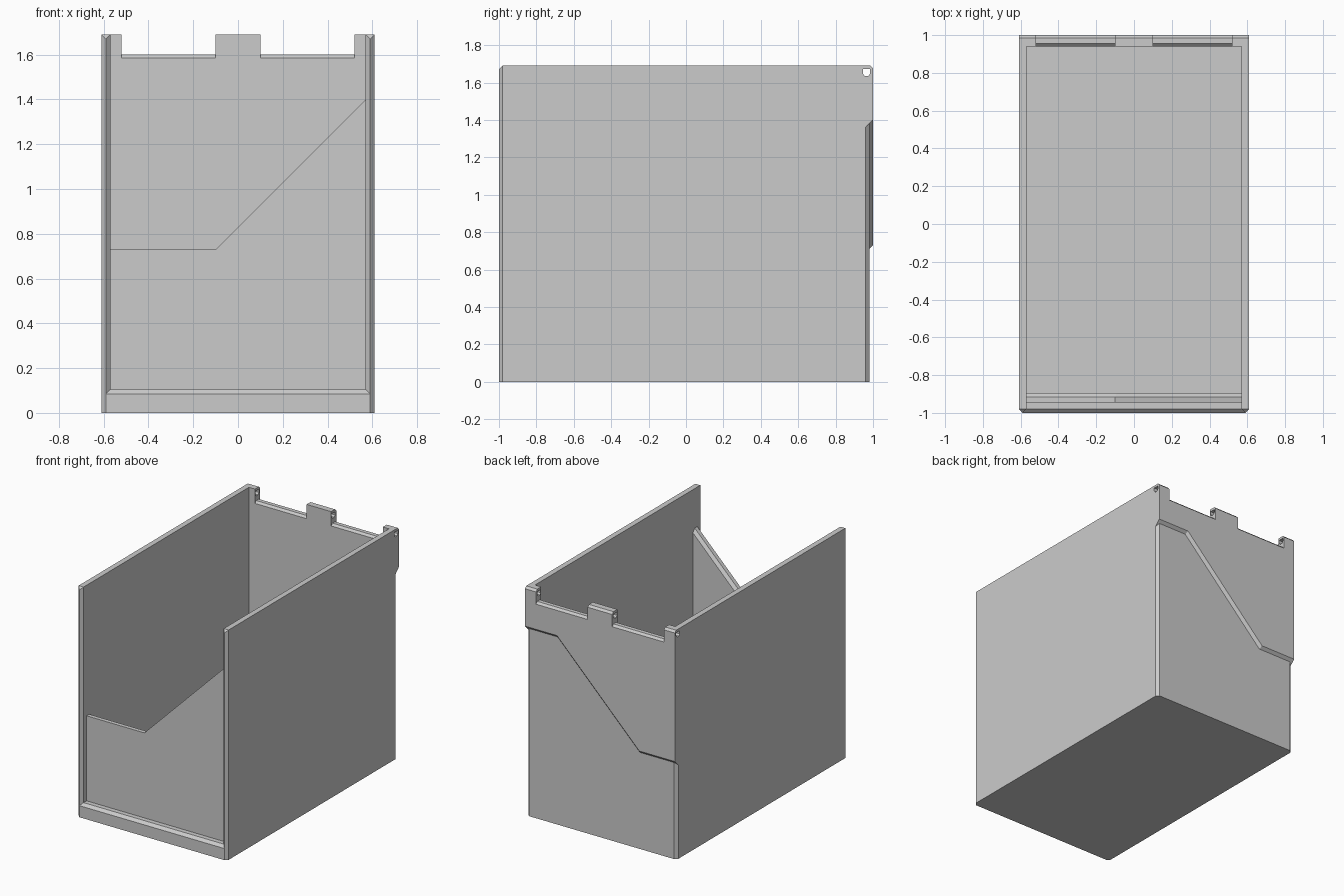
import bpy, bmesh

cube = bpy.data.objects.get("Cube")
if cube:
    bpy.data.objects.remove(cube, do_unlink=True)

grey = bpy.data.materials.new("light grey")
grey.use_nodes = True
grey.diffuse_color = (0.6, 0.6, 0.6, 1)
grey.node_tree.nodes["Principled BSDF"].inputs["Base Color"].default_value = (0.6, 0.6, 0.6, 1)

W, D, H = 0.61, 1.0, 1.69      # outer half width, half depth, height
IN, FLOOR = 0.57, 0.105        # inner half width, floor height
C = 0.02                       # edge chamfer


def loft(name, rings):
    """Solid through matching rings of points, capped at both ends."""
    bm = bmesh.new()
    rows = [[bm.verts.new(p) for p in ring] for ring in rings]
    n = len(rows[0])
    bm.faces.new(rows[0])
    bm.faces.new(rows[-1])
    for a, b in zip(rows, rows[1:]):
        for i in range(n):
            j = (i + 1) % n
            bm.faces.new((a[i], a[j], b[j], b[i]))
    bmesh.ops.recalc_face_normals(bm, faces=bm.faces)
    mesh = bpy.data.meshes.new(name)
    bm.to_mesh(mesh)
    bm.free()
    mesh.materials.append(grey)
    obj = bpy.data.objects.new(name, mesh)
    bpy.context.collection.objects.link(obj)
    return obj


def along_x(name, profile, x0, x1):
    return loft(name, [[(x, y, z) for y, z in profile] for x in (x0, x1)])


def cut(cutter):
    cutter.hide_render = True
    mod = box.modifiers.new("cut", 'BOOLEAN')
    mod.operation = 'DIFFERENCE'
    mod.solver = 'EXACT'
    mod.object = cutter
    bpy.context.view_layer.objects.active = box
    bpy.ops.object.modifier_apply(modifier=mod.name)
    bpy.data.objects.remove(cutter, do_unlink=True)


# Outer block with chamfered front corners
plan = [(-W, D), (-W, C - D), (C - W, -D), (W - C, -D), (W, C - D), (W, D)]
box = loft("open_box", [[(x, y, z) for x, y in plan] for z in (0, H)])

# Main cavity
cut(along_x("cavity", [(-0.895, FLOOR), (0.94, FLOOR), (0.94, 2), (-0.895, 2)], -IN, IN))

# Front recess with a flared opening
recess = []
for y, d in ((-1.02, 0.04), (-0.98, 0), (-0.945, 0)):
    recess.append([(-IN - d, y, FLOOR - d), (IN + d, y, FLOOR - d), (IN + d, y, 2), (-IN - d, y, 2)])
cut(loft("front_recess", recess))

# Stepped diagonal top of the front panel, bevelled on the inside
K = 2 ** 0.5
opening = []
for y, d in ((-0.96, 0), (-0.915, 0), (-0.875, 0.04)):
    opening.append([(-IN, y, 0.73 - d), (-0.1 + (K - 1) * d, y, 0.73 - d),
                    (IN, y, 1.4 - K * d), (IN, y, 2), (-IN, y, 2)])
cut(loft("panel_opening", opening))

# Lower back set in below a bevelled diagonal overhang
back = []
for y in (0.98, 1.02):
    d = 1 - y
    s = (K - 1) * d
    back.append([(-0.7, y, 0.73 - d), (-0.32 + s, y, 0.73 - d), (0.35 + s, y, 1.4 - d),
                 (0.7, y, 1.4 - d), (0.7, y, -0.1), (-0.7, y, -0.1)])
cut(loft("back_step", back))

# Chamfered back corners below the overhang
for side, top in ((1, 1.4), (-1, 0.73)):
    tri = [(0.57, 1.0), (0.62, 0.95), (0.65, 1.0)]
    cut(loft("back_corner", [[(side * x, y, -0.1) for x, y in tri],
                             [(side * x, y, top - 1 + y) for x, y in tri]]))

# Top edge chamfers, front and back
cut(along_x("front_top_chamfer", [(-0.96, H + C), (-1.02, H - 2 * C), (-1.02, H + C)], -0.7, 0.7))
cut(along_x("back_top_chamfer", [(0.965, H + C), (1.02, H - 0.035), (1.02, H + C)], -0.7, 0.7))

# Hinge notches between the knuckles
notch = [(0.92, 1.565), (0.955, 1.6), (0.985, 1.6), (1.02, 1.565), (1.02, 1.8), (0.92, 1.8)]
for x0, x1 in ((-0.52, -0.1), (0.1, 0.52)):
    cut(along_x("hinge_notch", notch, x0, x1))

# Hinge pin hole through every knuckle
pin = [(0.945, 1.672), (0.985, 1.672), (0.985, 1.648), (0.975, 1.635), (0.955, 1.635), (0.945, 1.648)]
cut(along_x("pin_hole", pin, -0.7, 0.7))
